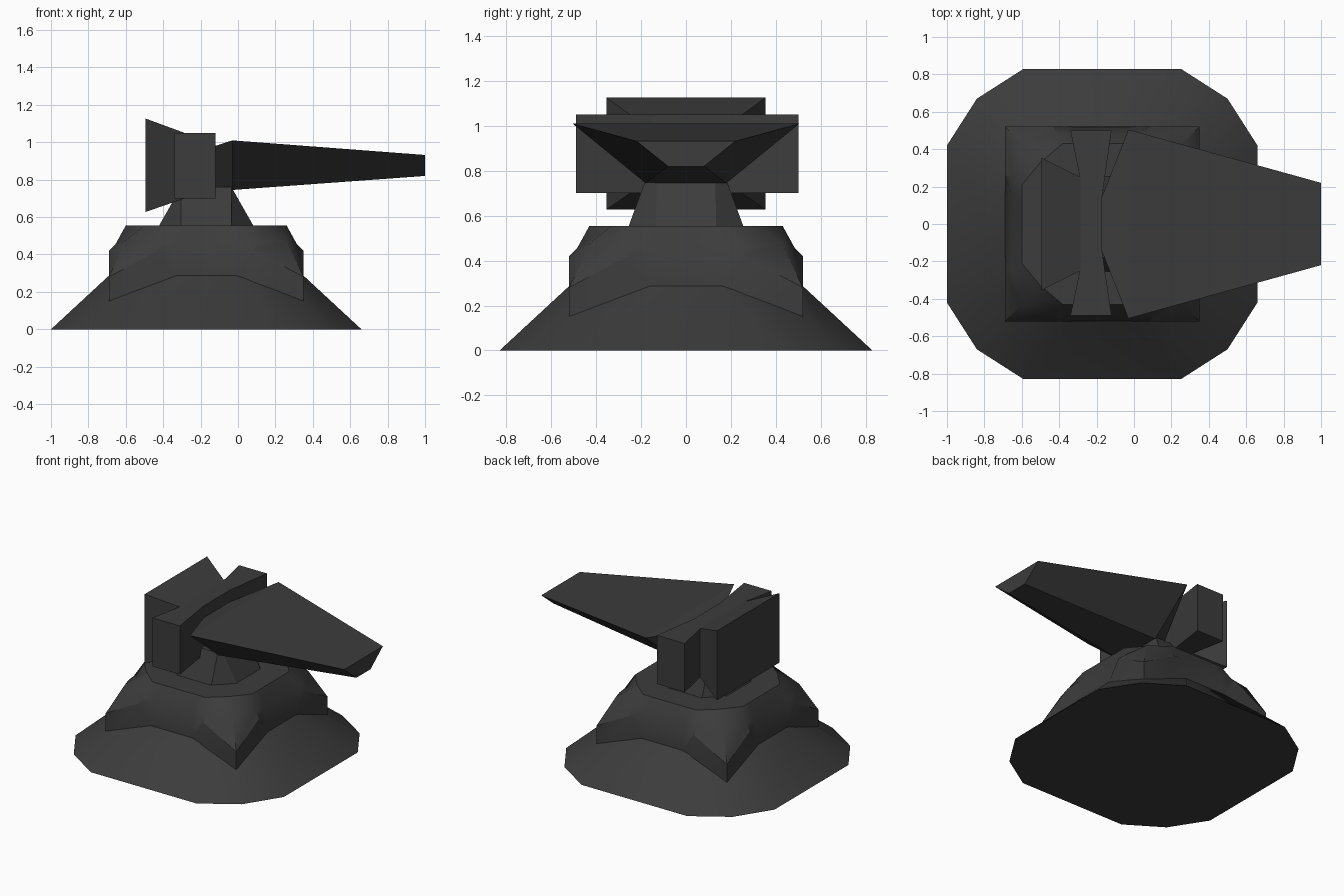
import bpy, bmesh, math

if "Cube" in bpy.data.objects:
    bpy.data.objects.remove(bpy.data.objects["Cube"])

CX = -0.17  # turret axis

dark = bpy.data.materials.new("dark_metal")
dark.diffuse_color = (0.045, 0.045, 0.045, 1)
dark.use_nodes = True
dark.node_tree.nodes["Principled BSDF"].inputs["Base Color"].default_value = dark.diffuse_color


def loft(name, rings, smooth=False):
    """Skin a list of equal-length rings and cap both ends."""
    bm = bmesh.new()
    vs = [[bm.verts.new(p) for p in r] for r in rings]
    n = len(rings[0])
    for a, b in zip(vs, vs[1:]):
        for i in range(n):
            j = (i + 1) % n
            bm.faces.new((a[i], a[j], b[j], b[i]))
    bm.faces.new(vs[0][::-1])
    bm.faces.new(vs[-1])
    bmesh.ops.recalc_face_normals(bm, faces=bm.faces)
    me = bpy.data.meshes.new(name)
    bm.to_mesh(me)
    bm.free()
    me.materials.append(dark)
    ob = bpy.data.objects.new(name, me)
    bpy.context.collection.objects.link(ob)
    if smooth:
        bpy.ops.object.select_all(action='DESELECT')
        ob.select_set(True)
        bpy.context.view_layer.objects.active = ob
        bpy.ops.object.shade_smooth_by_angle(angle=math.radians(30))
    return ob


def four_corners(corner):
    """Repeat the (x, y, z) points of one corner around the turret axis."""
    ring = []
    for k in range(4):
        c, s = round(math.cos(k * math.pi / 2)), round(math.sin(k * math.pi / 2))
        ring += [(CX + c * x - s * y, s * x + c * y, z) for x, y, z in corner]
    return ring


def corner3(a, b, d, z):
    return four_corners([(a, b, z), (d, d, z), (b, a, z)])


def corner5(A, B, C):
    """A, B are (x, y, z) points mirrored over the diagonal point C."""
    flip = lambda p: (p[1], p[0], p[2])
    return four_corners([A, B, C, flip(B), flip(A)])


def section(x, top_w, bottom_w, z0, z1):
    return [(x, -bottom_w, z0), (x, bottom_w, z0), (x, top_w, z1), (x, -top_w, z1)]


# Sloping twelve-sided skirt
loft("base_skirt", [corner3(0.83, 0.42, 0.67, 0), corner3(0.52, 0.16, 0.385, 0.287)], True)

# Square shoulder block with its rounded-off top
loft("base_shoulder", [
    corner5((0.51, 0.16, 0.10), (0.52, 0.26, 0.10), (0.52, 0.52, 0.10)),
    corner5((0.52, 0.16, 0.285), (0.52, 0.26, 0.42), (0.52, 0.52, 0.28)),
    corner5((0.485, 0.16, 0.455), (0.485, 0.25, 0.455), (0.43, 0.43, 0.475)),
    corner5((0.43, 0.14, 0.555), (0.43, 0.21, 0.555), (0.33, 0.33, 0.555)),
], True)

# Neck that carries the gun
loft("neck", [
    four_corners([(0.26, 0.135, 0.54), (0.135, 0.26, 0.54)]),
    [(CX + sx * x, sy * y, 0.76) for sx, sy, x, y in
     [(1, 1, .135, .13), (1, 1, .135, .18), (-1, 1, .135, .18), (-1, 1, .135, .13),
      (-1, -1, .135, .13), (-1, -1, .135, .18), (1, -1, .135, .18), (1, -1, .135, .13)]],
])

# Bow-tie shaped wing block behind the barrel
plan = [(-0.34, -0.49), (-0.12, -0.49), (-0.17, -0.15), (-0.17, 0.15),
        (-0.12, 0.50), (-0.34, 0.50), (-0.29, 0.25), (-0.29, -0.25)]
loft("wing_block", [[(x, y, z) for x, y in plan] for z in (0.70, 1.05)])

# Flared rear counterweight
loft("counterweight", [section(-0.495, 0.355, 0.355, 0.627, 1.127),
                       section(-0.285, 0.25, 0.25, 0.70, 1.05)])

# Tapered wedge barrel
loft("barrel", [section(-0.17, 0.15, 0.08, 0.77, 0.965),
                section(-0.03, 0.505, 0.18, 0.745, 1.01),
                section(1.0, 0.22, 0.08, 0.82, 0.932)])
